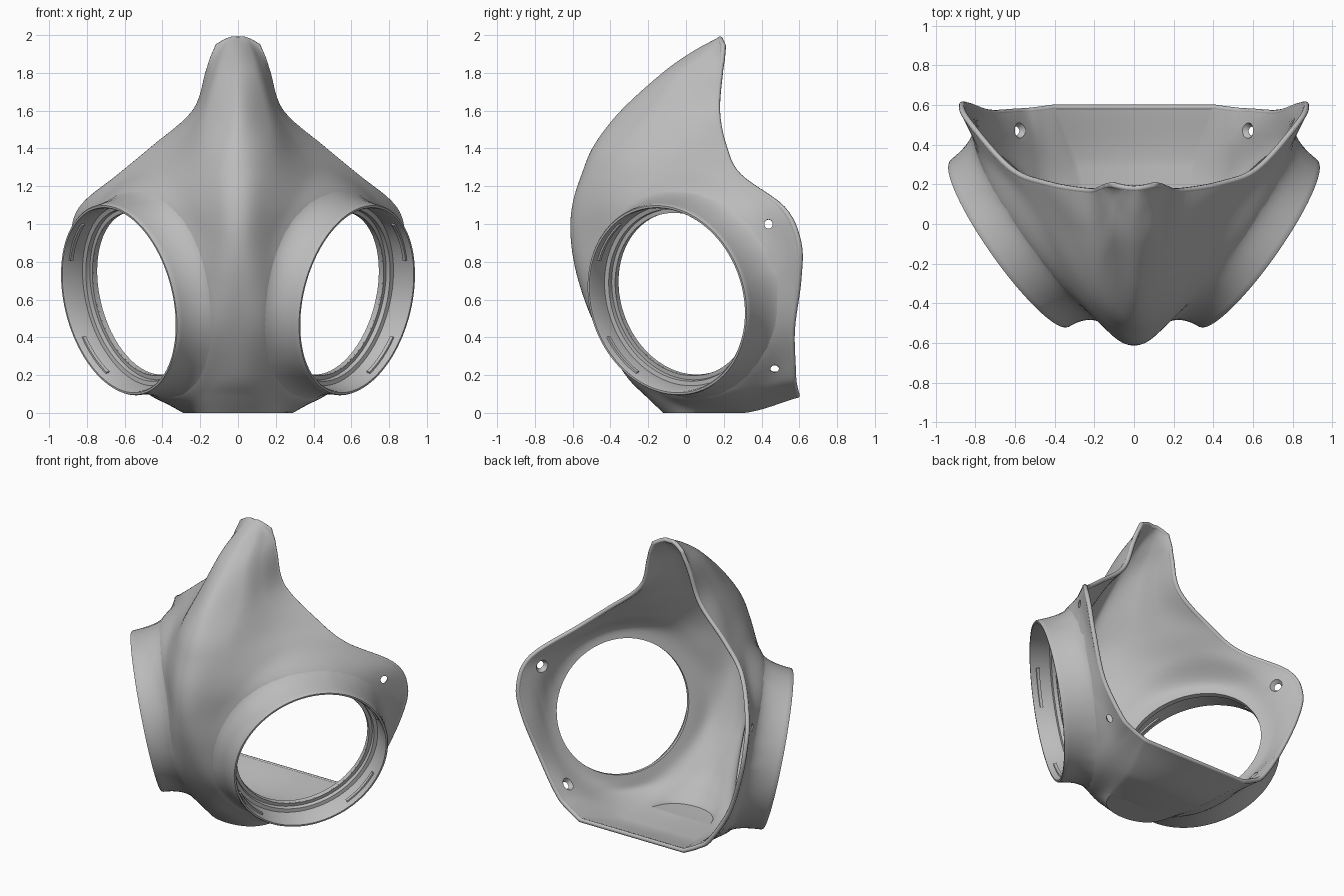
import bpy, bmesh, math
from mathutils import Vector
from mathutils.bvhtree import BVHTree

if "Cube" in bpy.data.objects:
    bpy.data.objects.remove(bpy.data.objects["Cube"])

grey = bpy.data.materials.new("light_grey_plastic")
grey.use_nodes = True
colour = (0.5, 0.5, 0.5, 1)
grey.diffuse_color = colour
grey.node_tree.nodes["Principled BSDF"].inputs["Base Color"].default_value = colour

WALL = 0.026
AXIS = Vector((0.80, -0.567, -0.2)).normalized()   # filter port direction
RIM = Vector((0.63, -0.10, 0.597))                 # port rim centre
SIDE = Vector((0, 0, 1)).cross(AXIS).normalized()
UP = AXIS.cross(SIDE)
SEAT = -0.16                                       # depth of the port seat
HOLE = 0.44

# Cross-sections: height, ridge y, nose side x y, cheek x y, edge x y z
SECTIONS = [
    (0, -.12, .2, -.03, .29, .31, .4, .59, .08),
    (.09, -.215, .21, -.13, .42, .12, .5, .575, .13),
    (.2, -.32, .2, -.23, .43, .04, .59, .565, .2),
    (.45, -.475, .2, -.4, .47, .01, .735, .56, .43),
    (.7, -.57, .2, -.46, .51, -.02, .84, .59, .7),
    (.92, -.61, .2, -.47, .55, -.04, .88, .59, .9),
    (1.1, -.602, .2, -.47, .55, -.06, .84, .505, 1.085),
    (1.27, -.55, .19, -.43, .44, -.06, .635, .275, 1.26),
    (1.42, -.485, .18, -.35, .33, -.02, .455, .2, 1.41),
    (1.6, -.345, .15, -.2, .21, -.02, .24, .165, 1.6),
    (1.8, -.125, .1, -.06, .145, .06, .172, .178, 1.8),
    (1.91, .03, .07, .08, .11, .14, .147, .185, 1.875),
    (1.988, .172, .035, .174, .075, .179, .112, .186, 1.945),
]


def spline(points, steps):
    """Smooth curve through the points."""
    ends = [2 * points[0] - points[1]] + points + [2 * points[-1] - points[-2]]
    out = []
    for a, b, c, d in zip(ends, ends[1:], ends[2:], ends[3:]):
        for k in range(steps):
            t = k / steps
            out.append(b + (c - a) * (t / 2) + (2 * a - 5 * b + 4 * c - d) * (t * t / 2)
                       + (3 * b - a - 3 * c + d) * (t ** 3 / 2))
    return out + [points[-1]]


def smooth(obj, angle):
    bpy.ops.object.select_all(action='DESELECT')
    obj.select_set(True)
    bpy.context.view_layer.objects.active = obj
    bpy.ops.object.shade_smooth_by_angle(angle=math.radians(angle))


def finish(name, bm, angle=40):
    mesh = bpy.data.meshes.new(name)
    bm.to_mesh(mesh)
    bm.free()
    obj = bpy.data.objects.new(name, mesh)
    bpy.context.collection.objects.link(obj)
    mesh.materials.append(grey)
    smooth(obj, angle)
    return obj


def port_point(angle, radius, height):
    return RIM + AXIS * height + (SIDE * math.cos(angle) + UP * math.sin(angle)) * radius


def flatten(p):
    """Pull the cheek onto the flat seat around the filter port."""
    q = Vector((abs(p.x), p.y, p.z))
    h = (q - RIM).dot(AXIS)
    r = (q - RIM - AXIS * h).length
    w = min(1, max(0, (0.64 - r) / 0.17))
    q += AXIS * (SEAT - h) * w * w * (3 - 2 * w)
    return Vector((math.copysign(q.x, p.x) if abs(p.x) > 1e-6 else 0, q.y, max(0, q.z)))


# Shell surface lofted through the sections
rows = []
for z, ridge, nx, ny, mx, my, ex, ey, ez in SECTIONS:
    cheek_z = z + 0.4 * min(0, ez - z)
    half = [Vector((nx, ny, z)), Vector((mx, my, cheek_z)), Vector((ex, ey, ez))]
    other = [Vector((-p.x, p.y, p.z)) for p in reversed(half)]
    rows.append(spline(other + [Vector((0, ridge, z))] + half, 12))
columns = [spline(list(col), 6) for col in zip(*rows)]
bm = bmesh.new()
grid = [[bm.verts.new(flatten(p)) for p in col] for col in columns]
for a, b in zip(grid, grid[1:]):
    for i in range(len(a) - 1):
        bm.faces.new((a[i], b[i], b[i + 1], a[i + 1]))
# Chin floor spans straight across the lowest section
base = [col[0] for col in grid]
last = len(base) - 1
for j in range(last // 2):
    loop = [base[j], base[last - j], base[last - j - 1], base[j + 1]]
    bm.faces.new(list(dict.fromkeys(loop)))
bmesh.ops.recalc_face_normals(bm, faces=bm.faces)
bm.normal_update()
if grid[last // 2][30].normal.y > 0:
    bmesh.ops.reverse_faces(bm, faces=bm.faces)
    bm.normal_update()
surface = BVHTree.FromBMesh(bm)
border = grid[0] + [c[-1] for c in grid[3:-1:3]] + grid[-1][::-1]
bead_path = [v.co - v.normal * WALL / 2 for v in border]
shell = finish("mask_shell", bm)
solid = shell.modifiers.new("wall", 'SOLIDIFY')
solid.thickness = WALL
solid.offset = -1


def cut_round(target, centre, axis, r_in, r_out, depth):
    """Bore a round or tapered hole and return the cutter."""
    tool = bmesh.new()
    bmesh.ops.create_cone(tool, cap_ends=True, segments=64, radius1=r_in,
                          radius2=r_out, depth=depth)
    turn = axis.to_track_quat('Z', 'Y').to_matrix().to_4x4()
    turn.translation = centre
    bmesh.ops.transform(tool, matrix=turn, verts=tool.verts)
    cutter = finish("hole_cutter", tool)
    cutter.hide_render = True
    mod = target.modifiers.new("hole", 'BOOLEAN')
    mod.object = cutter
    mod.solver = 'EXACT'
    return cutter


# Port openings and countersunk strap holes
cutters = []
for s in (1, -1):
    def flip(v):
        return Vector((s * v.x, v.y, v.z))
    cutters.append(cut_round(shell, flip(RIM + AXIS * SEAT), flip(AXIS), HOLE, HOLE, 0.2))
    for spot in ((0.85, 0.42, 1.0), (0.6, 0.468, 0.23)):
        p, n, _, _ = surface.find_nearest(flip(Vector(spot)))
        cutters.append(cut_round(shell, p - n * WALL / 2, n, 0.05, 0.016, 0.05))
bpy.context.view_layer.objects.active = shell
for mod in list(shell.modifiers):
    if mod.type in {'SOLIDIFY', 'BOOLEAN'}:
        bpy.ops.object.modifier_apply(modifier=mod.name)
for c in cutters:
    bpy.data.objects.remove(c)
smooth(shell, 50)


def collar(name, s):
    """Flared port collar, blended into the shell, with a stepped seat."""
    bm = bmesh.new()
    rings = []
    for k in range(96):
        a = math.tau * k / 96
        root, n, _, _ = surface.find_nearest(port_point(a, 0.625, SEAT))
        root = root - n * 0.003
        low = port_point(a, 0.522, SEAT + 0.05)
        top = port_point(a, 0.516, -0.008)
        # Leave the shell along its own surface
        reach = low - root
        lead = root + (reach - n * reach.dot(n)) * 0.45
        pts = []
        for i in range(15):
            t = i / 14
            u = 1 - t
            pts.append(root * u ** 3 + lead * 3 * u * u * t + low * 3 * u * t * t + top * t ** 3)
        for r, h in ((0.511, 0), (0.5, 0), (0.495, -0.008), (0.488, -0.125), (0.465, -0.13),
                     (0.462, SEAT + 0.006), (HOLE, SEAT + 0.006), (HOLE, SEAT - WALL)):
            pts.append(port_point(a, r, h))
        rings.append([bm.verts.new((s * p.x, p.y, p.z)) for p in pts])
    for a, b in zip(rings, rings[1:] + rings[:1]):
        for i in range(len(a) - 1):
            quad = (a[i], b[i], b[i + 1], a[i + 1])
            bm.faces.new(quad if s > 0 else quad[::-1])
    finish(name, bm, 35)


def lock_tabs(name, s):
    """Four thin curved ridges on the inside of the collar."""
    bm = bmesh.new()
    for middle in (40, 140, 220, 320):
        strips = []
        for k in range(13):
            a = math.radians(middle - 15 + 2.5 * k)
            strips.append([bm.verts.new((s * p.x, p.y, p.z)) for p in (
                port_point(a, r, h) for r, h in
                ((0.496, -0.035), (0.484, -0.037), (0.482, -0.055), (0.494, -0.057)))])
        for a, b in zip(strips, strips[1:]):
            for i in range(4):
                j = (i + 1) % 4
                bm.faces.new((a[i], b[i], b[j], a[j]))
        bm.faces.new(strips[0])
        bm.faces.new(strips[-1])
    bmesh.ops.recalc_face_normals(bm, faces=bm.faces)
    finish(name, bm, 35)


for side, s in (("left", 1), ("right", -1)):
    collar("filter_collar_" + side, s)
    lock_tabs("lock_tabs_" + side, s)

# Rounded bead along the face opening
curve = bpy.data.curves.new("edge_bead", 'CURVE')
curve.dimensions = '3D'
curve.bevel_depth = 0.015
curve.bevel_resolution = 2
line = curve.splines.new('POLY')
line.points.add(len(bead_path) - 1)
for point, p in zip(line.points, bead_path):
    point.co = (*p, 1)
line.use_cyclic_u = True
bead = bpy.data.objects.new("edge_bead", curve)
curve.materials.append(grey)
bpy.context.collection.objects.link(bead)
